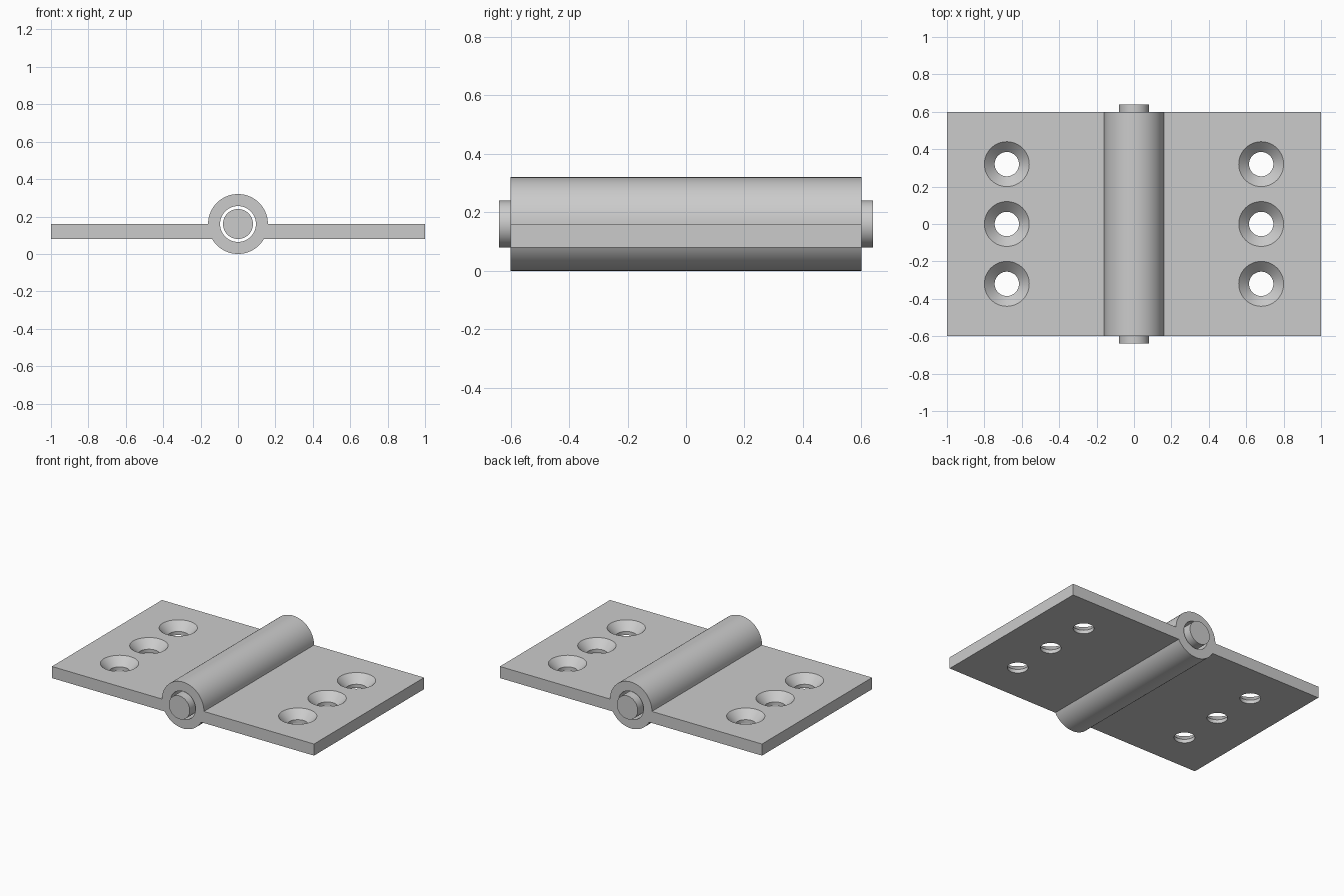
import bpy, bmesh, math
from mathutils import Matrix

cube = bpy.data.objects.get("Cube")
if cube:
    bpy.data.objects.remove(cube, do_unlink=True)

AXIS_Z = 0.16       # height of the hinge axis
KNUCKLE_R = 0.16
BORE_R = 0.096
PIN_R = 0.08
HALF_DEPTH = 0.6
PLATE_BOTTOM = 0.08
PLATE_TOP = 0.16

steel = bpy.data.materials.new("grey steel")
steel.use_nodes = True
colour = (0.6, 0.6, 0.6, 1)
steel.diffuse_color = colour
steel.node_tree.nodes["Principled BSDF"].inputs["Base Color"].default_value = colour


def make_object(name, bm):
    bmesh.ops.recalc_face_normals(bm, faces=bm.faces)
    mesh = bpy.data.meshes.new(name)
    bm.to_mesh(mesh)
    bm.free()
    mesh.materials.append(steel)
    obj = bpy.data.objects.new(name, mesh)
    bpy.context.collection.objects.link(obj)
    return obj


def rod(name, radius, length):
    """Cylinder lying along y on the hinge axis."""
    bm = bmesh.new()
    turn = Matrix.Translation((0, 0, AXIS_Z)) @ Matrix.Rotation(math.pi / 2, 4, "X")
    bmesh.ops.create_cone(bm, cap_ends=True, segments=96, radius1=radius,
                          radius2=radius, depth=length, matrix=turn)
    return make_object(name, bm)


def countersink(name, x, y):
    """Turned cutter: straight hole opening into a 45 degree cone."""
    bm = bmesh.new()
    hole, rim, extra = 0.065, 0.12, 0.02
    profile = [(hole, PLATE_BOTTOM - extra), (hole, PLATE_TOP - rim + hole),
               (rim + extra, PLATE_TOP + extra)]
    sides = 64
    rings = [[bm.verts.new((x + r * math.cos(a), y + r * math.sin(a), z))
              for a in (math.tau * i / sides for i in range(sides))]
             for r, z in profile]
    for low, high in zip(rings, rings[1:]):
        for i in range(sides):
            j = (i + 1) % sides
            bm.faces.new((low[i], low[j], high[j], high[i]))
    bm.faces.new(rings[0])
    bm.faces.new(rings[-1])
    return make_object(name, bm)


def arc(start, end, steps):
    return [(KNUCKLE_R * math.cos(a), AXIS_Z + KNUCKLE_R * math.sin(a))
            for a in (start + (end - start) * i / steps for i in range(steps + 1))]


# Leaves and knuckle: one section extruded along the hinge axis
dip = math.asin((AXIS_Z - PLATE_BOTTOM) / KNUCKLE_R)
section = arc(0, math.pi, 48) + [(-1, PLATE_TOP), (-1, PLATE_BOTTOM)]
section += arc(math.pi + dip, math.tau - dip, 32) + [(1, PLATE_BOTTOM), (1, PLATE_TOP)]
bm = bmesh.new()
outline = bm.faces.new([bm.verts.new((x, -HALF_DEPTH, z)) for x, z in section])
sweep = bmesh.ops.extrude_face_region(bm, geom=[outline])["geom"]
bmesh.ops.translate(bm, vec=(0, 2 * HALF_DEPTH, 0),
                    verts=[v for v in sweep if isinstance(v, bmesh.types.BMVert)])
body = make_object("hinge_leaves_and_knuckle", bm)

# Bore and screw holes
cutters = [rod("bore_cutter", BORE_R, 2 * HALF_DEPTH + 0.2)]
for side, x in (("left", 0.68), ("right", -0.68)):
    for row, y in enumerate((-0.32, 0, 0.32), 1):
        cutters.append(countersink(f"{side}_screw_hole_cutter_{row}", x, y))
for cutter in cutters:
    cut = body.modifiers.new(cutter.name, "BOOLEAN")
    cut.operation = "DIFFERENCE"
    cut.solver = "EXACT"
    cut.object = cutter

# Apply the cuts, then remove the cutters
graph = bpy.context.evaluated_depsgraph_get()
body_mesh = bpy.data.meshes.new_from_object(body.evaluated_get(graph))
body.modifiers.clear()
body.data = body_mesh
for cutter in cutters:
    bpy.data.objects.remove(cutter, do_unlink=True)

# Loose pin, standing out at both ends
pin = rod("hinge_pin", PIN_R, 1.28)

# Smooth round walls, crisp edges
for obj in bpy.context.selected_objects:
    obj.select_set(False)
for obj in (body, pin):
    obj.select_set(True)
bpy.context.view_layer.objects.active = body
bpy.ops.object.shade_smooth_by_angle(angle=math.radians(25))
